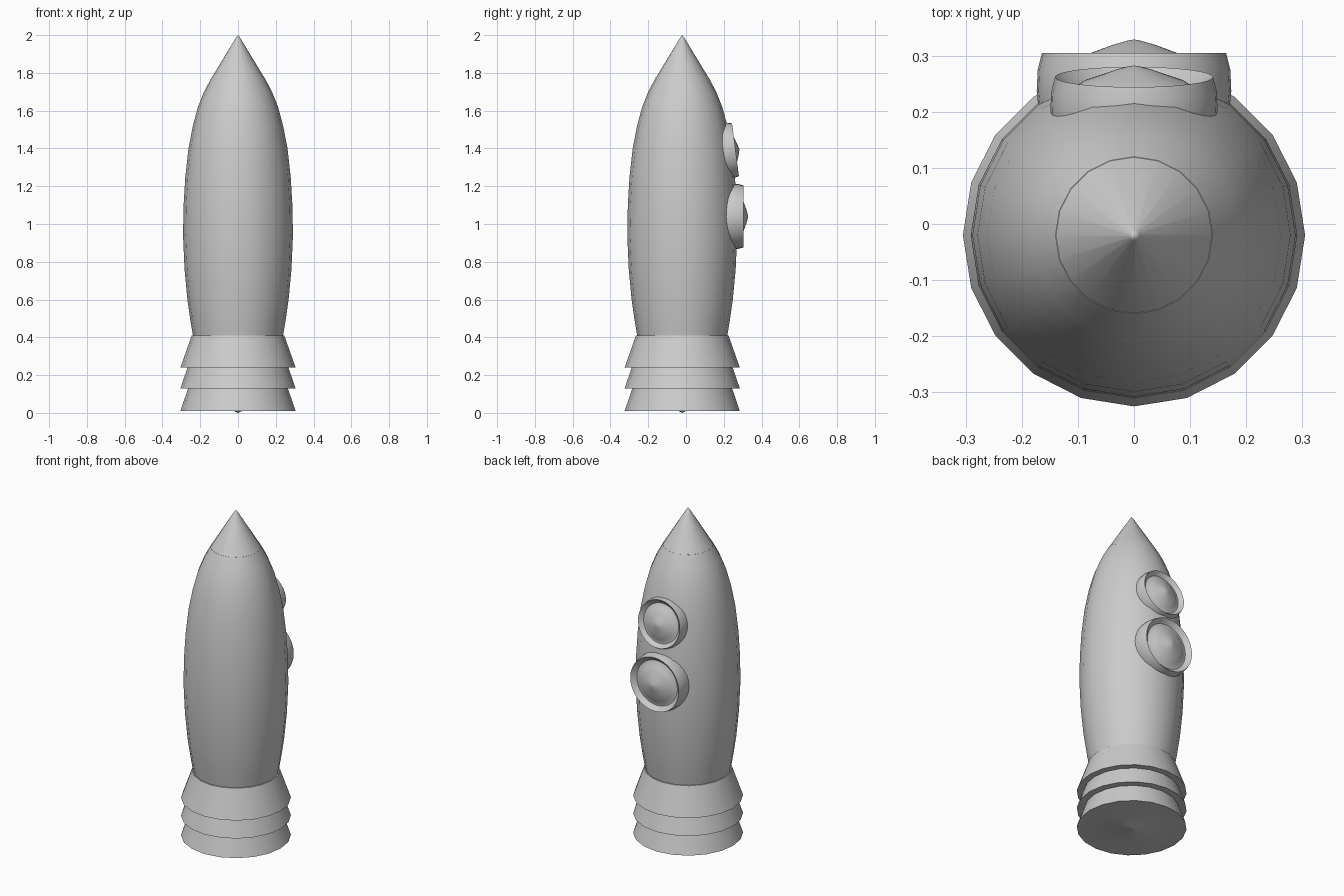
import bpy, bmesh, math
from mathutils import Matrix

if "Cube" in bpy.data.objects:
    bpy.data.objects.remove(bpy.data.objects["Cube"])

AXIS_Y = -0.02  # the hull axis sits slightly forward of the portholes


def lathe(name, profile, sides, matrix):
    """Revolve (radius, height) points about local z; radius 0 makes a pole."""
    bm = bmesh.new()
    rings = []
    for r, z in profile:
        if r == 0:
            rings.append([bm.verts.new((0, 0, z))])
        else:
            rings.append([bm.verts.new((r * math.cos(2 * math.pi * i / sides),
                                        r * math.sin(2 * math.pi * i / sides), z))
                          for i in range(sides)])
    for a, b in zip(rings, rings[1:]):
        for i in range(sides):
            j = (i + 1) % sides
            quad = [a[i % len(a)], a[j % len(a)], b[j % len(b)], b[i % len(b)]]
            bm.faces.new(list(dict.fromkeys(quad)))
    # close open ends
    for ring in (rings[0], rings[-1]):
        if len(ring) > 1:
            bm.faces.new(ring)
    bmesh.ops.recalc_face_normals(bm, faces=bm.faces)
    mesh = bpy.data.meshes.new(name)
    bm.to_mesh(mesh)
    bm.free()
    ob = bpy.data.objects.new(name, mesh)
    bpy.context.collection.objects.link(ob)
    ob.matrix_world = matrix
    bpy.ops.object.select_all(action='DESELECT')
    ob.select_set(True)
    bpy.context.view_layer.objects.active = ob
    bpy.ops.object.shade_smooth_by_angle(angle=math.radians(35))
    return ob


hull_frame = Matrix.Translation((0, AXIS_Y, 0))

# Bulging hull
lathe("hull", [(0.237, 0.40), (0.252, 0.49), (0.268, 0.60), (0.283, 0.76),
               (0.291, 0.94), (0.288, 1.10), (0.279, 1.25), (0.262, 1.40),
               (0.239, 1.52), (0.212, 1.62), (0.180, 1.70), (0.140, 1.775)],
      20, hull_frame)

# Nose cone, slightly overhanging the hull
lathe("nose_cone", [(0.147, 1.762), (0.010, 1.988), (0, 2.0)], 20, hull_frame)

# Three stacked flared skirts with a shallow point underneath
lathe("engine_skirt", [(0, 0.0), (0.02, 0.01), (0.305, 0.01), (0.264, 0.13),
                       (0.305, 0.13), (0.267, 0.24), (0.305, 0.24),
                       (0.245, 0.41)], 20, hull_frame)


# Round portholes: outer band, thin lip, sunken groove and raised glass
def porthole(name, radius, y, z, tilt):
    profile = [(1.00, -0.60), (1.02, -0.40), (1.01, -0.18), (0.965, 0.0),
               (0.90, -0.07), (0.81, -0.15), (0.74, -0.14), (0.62, -0.06),
               (0.45, 0.0), (0.22, 0.085), (0.06, 0.13), (0, 0.14)]
    frame = (Matrix.Translation((0, y, z))
             @ Matrix.Rotation(math.radians(tilt - 90), 4, 'X'))
    lathe(name, [(r * radius, h * radius) for r, h in profile], 32, frame)


porthole("lower_porthole", 0.170, 0.305, 1.04, 0)
porthole("upper_porthole", 0.146, 0.262, 1.393, 7.4)
